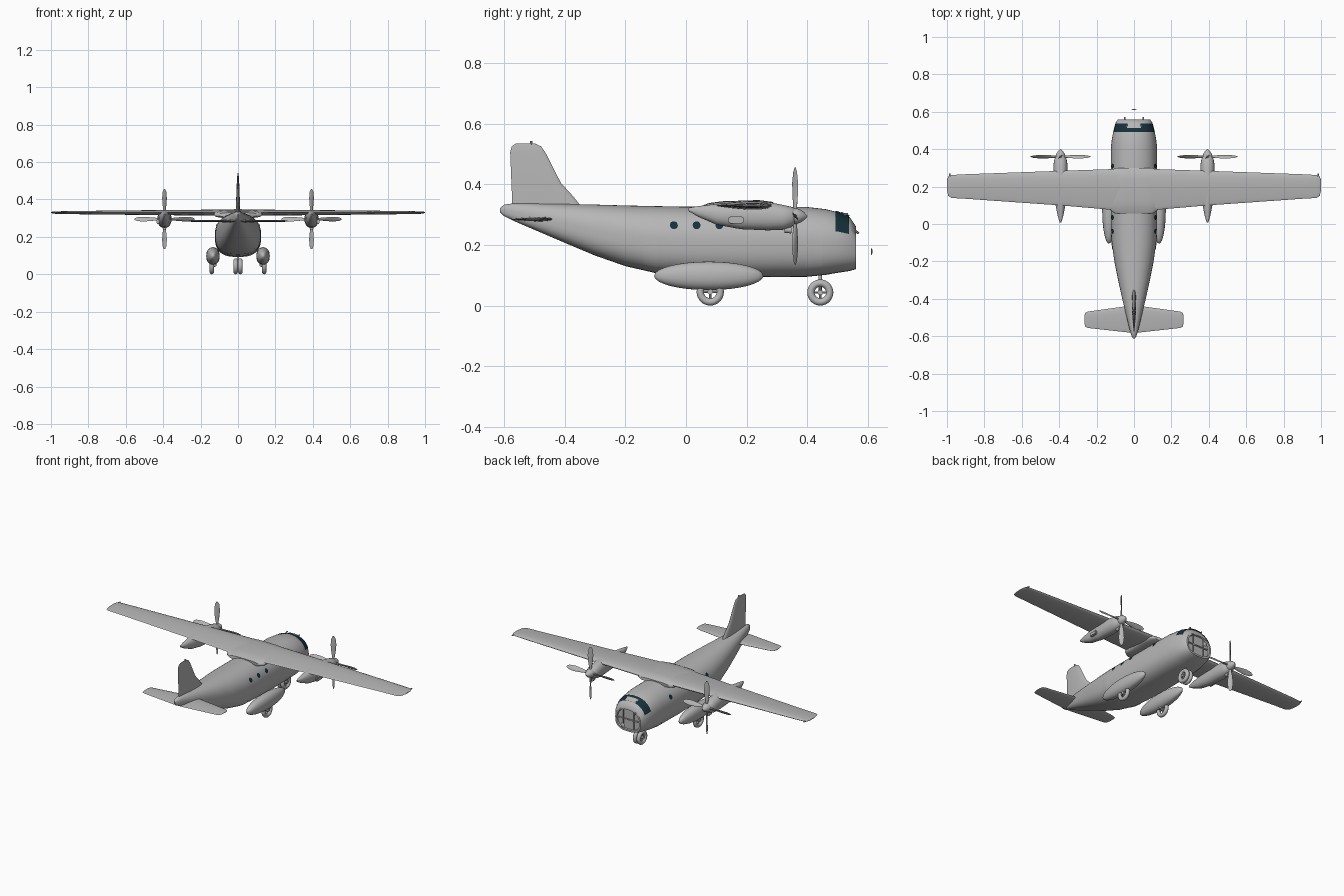
import bpy, bmesh, math
from math import sin, cos, pi
from mathutils import Matrix, Vector

cube = bpy.data.objects.get("Cube")
if cube:
    bpy.data.objects.remove(cube)


def material(name, rgb):
    m = bpy.data.materials.new(name)
    m.use_nodes = True
    m.diffuse_color = (*rgb, 1)
    m.node_tree.nodes["Principled BSDF"].inputs["Base Color"].default_value = (*rgb, 1)
    return m


GREY = material("airframe grey", (.47, .47, .47))
GLASS = material("dark glass", (.008, .03, .042))


def finish(name, bm, mat, angle=40):
    bmesh.ops.recalc_face_normals(bm, faces=bm.faces)
    mesh = bpy.data.meshes.new(name)
    bm.to_mesh(mesh)
    bm.free()
    mesh.materials.append(mat)
    ob = bpy.data.objects.new(name, mesh)
    bpy.context.collection.objects.link(ob)
    bpy.ops.object.select_all(action='DESELECT')
    ob.select_set(True)
    bpy.context.view_layer.objects.active = ob
    bpy.ops.object.shade_smooth_by_angle(angle=math.radians(angle))
    return ob


def skin(bm, rings, caps=True, closed=True):
    rows = [[bm.verts.new(p) for p in r] for r in rings]
    n = len(rows[0])
    for a, b in zip(rows, rows[1:]):
        for i in range(n if closed else n - 1):
            j = (i + 1) % n
            bm.faces.new((a[i], a[j], b[j], b[i]))
    if caps:
        bm.faces.new(rows[0])
        bm.faces.new(rows[-1])


def loft(name, rings, mat=GREY, angle=40):
    bm = bmesh.new()
    skin(bm, rings)
    return finish(name, bm, mat, angle)


def power(v, e):
    return math.copysign(abs(v) ** e, v)


def hull_point(station, a, cx=0, up=2.2, low=2.8):
    y, w, lo, hi = station
    e = 2 / (up if sin(a) > 0 else low)
    return Vector((cx + w * power(cos(a), e), y,
                   (lo + hi) / 2 + (hi - lo) / 2 * power(sin(a), e)))


def hull_ring(station, n=48, **kw):
    return [hull_point(station, 2 * pi * i / n, **kw) for i in range(n)]


def blend(stations, y):
    for p, q in zip(stations, stations[1:]):
        if p[0] <= y <= q[0]:
            t = (y - p[0]) / (q[0] - p[0])
            return [u + (v - u) * t for u, v in zip(p, q)]


def foil(lead, trail, thick, place, n=24):
    """Teardrop section; place(y, offset) gives the 3D point."""
    ring = []
    for i in range(n):
        a = 2 * pi * i / n
        y = (lead + trail) / 2 + (lead - trail) / 2 * cos(a)
        ring.append(place(y, thick / 2 * sin(a) * (.85 + .4 * cos(a))))
    return ring


def tube(name, a, b, r, n=16, r2=None):
    a, b = Vector(a), Vector(b)
    bm = bmesh.new()
    turn = (b - a).to_track_quat('Z', 'Y').to_matrix().to_4x4()
    bmesh.ops.create_cone(bm, cap_ends=True, segments=n, radius1=r,
                          radius2=r if r2 is None else r2, depth=(b - a).length,
                          matrix=Matrix.Translation((a + b) / 2) @ turn)
    return finish(name, bm, GREY)


def box(name, centre, size, bevel=.004):
    bm = bmesh.new()
    bmesh.ops.create_cube(bm, size=1, matrix=Matrix.Translation(centre) @ Matrix.Diagonal((*size, 1)))
    bmesh.ops.bevel(bm, geom=bm.edges[:], offset=bevel, segments=2, affect='EDGES')
    return finish(name, bm, GREY)


# Fuselage: y, half width, bottom, top
BODY = [(-.613, .004, .308, .322), (-.6, .013, .295, .333), (-.57, .022, .28, .337),
        (-.5, .039, .25, .337), (-.4, .063, .207, .335), (-.3, .085, .165, .333),
        (-.2, .105, .13, .33), (-.1, .119, .107, .328), (0, .123, .099, .326),
        (.2, .124, .093, .326), (.4, .122, .095, .325), (.46, .117, .101, .318),
        (.5, .11, .108, .308), (.54, .099, .114, .292), (.56, .086, .12, .262)]
rings = [hull_ring(s) for s in BODY]
rings.append(hull_ring((.56, .076, .13, .252)))
rings.append(hull_ring((.55, .074, .132, .25)))
loft("fuselage", rings)

# Nose bulkhead details
box("bulkhead_beam", (0, .553, .19), (.14, .008, .008), .002)
for s in (-1, 1):
    box("bulkhead_rib", (s * .035, .553, .19), (.006, .008, .11), .002)
    tube("nose_probe", (s * .05, .545, .255), (s * .05, .57, .238), .004, 8)
    tube("brow_light", (s * .04, .52, .3), (s * .04, .535, .302), .004, 8)
loft("nose_tip", [hull_ring((y, w, .178 - w, .178 + w), 16) for y, w in ((.61, .014), (.615, .005))])


# Curved plates that follow the fuselage skin
def plate(name, y0, y1, a0, a1, mat, lift=.003, n=28):
    bm = bmesh.new()
    rows = []
    for k in range(7):
        st = blend(BODY, y0 + (y1 - y0) * k / 6)
        st = [st[0], st[1] + lift, st[2] - lift, st[3] + lift]
        rows.append([hull_point(st, a0 + (a1 - a0) * i / n) for i in range(n + 1)])
    skin(bm, rows, caps=False, closed=False)
    return finish(name, bm, mat)


def skin_angle(y, z):
    _, _, lo, hi = blend(BODY, y)
    v = (2 * z - lo - hi) / (hi - lo)
    return math.asin(power(v, (2.2 if v > 0 else 2.8) / 2))


def side_plate(name, y0, y1, z0, z1, mat, lift=.003):
    y = (y0 + y1) / 2
    a, b = skin_angle(y, z0), skin_angle(y, z1)
    for s in (-1, 1):
        lo, hi = (a, b) if s > 0 else (pi - a, pi - b)
        plate(name, y0, y1, lo, hi, mat, lift)


edge = skin_angle(.515, .24)
plate("windscreen", .493, .538, edge, pi - edge, GLASS, n=48)
plate("windscreen_hood", .512, .54, pi / 2 - .3, pi / 2 + .3, GREY, .006)
side_plate("rear_door", -.14, -.06, .13, .23, GREY, .002)
side_plate("crew_door", .395, .45, .13, .245, GREY, .002)

# Round cabin windows
for s in (-1, 1):
    for y in (-.04, .035, .11, .31):
        bm = bmesh.new()
        rim = []
        for i in range(20):
            t = 2 * pi * i / 20
            z = .265 + .013 * sin(t)
            p = hull_point(blend(BODY, y + .013 * cos(t)), skin_angle(y, z))
            rim.append(bm.verts.new((s * (p.x + .003), p.y, p.z)))
        bm.faces.new(rim)
        finish("cabin_window", bm, GLASS)

# Wing: x, leading edge, trailing edge, thickness
half = [(.13, .293, .077, .034), (.4, .284, .1, .03), (.9, .266, .135, .018),
        (.975, .262, .139, .014), (.993, .255, .15, .01), (1, .235, .18, .004)]
span = [(-x, *r) for x, *r in reversed(half)] + half
loft("wing", [foil(l, t, h, lambda y, o, x=x: (x, y, .33 + o)) for x, l, t, h in span])
loft("wing_fairing", [hull_ring(s, 32, up=3, low=3) for s in
     ((.055, .1, .305, .33), (.075, .128, .3, .338), (.12, .13, .3, .344),
      (.24, .13, .302, .348), (.285, .125, .305, .342), (.3, .1, .31, .332))])

# Tailplane and fin
half = [(.03, -.438, -.58, .016), (.245, -.468, -.556, .01),
        (.26, -.474, -.55, .007), (.265, -.49, -.53, .003)]
span = [(-x, *r) for x, *r in reversed(half)] + half
loft("tailplane", [foil(l, t, h, lambda y, o, x=x: (x, y, .285 + o)) for x, l, t, h in span])
loft("fin", [foil(l, t, h, lambda y, o, z=z: (o, y, z)) for z, l, t, h in
     ((.32, -.34, -.573, .026), (.36, -.372, -.574, .024), (.405, -.413, -.576, .021),
      (.505, -.464, -.58, .013), (.525, -.478, -.575, .009), (.535, -.5, -.56, .004))])
tube("fin_beacon", (0, -.51, .53), (0, -.51, .543), .004, 8)


# Engines, propellers, landing gear on both sides
def wheel(name, x, y, r):
    bm = bmesh.new()
    thick, n = .012, 32
    rows = []
    for i in range(n + 1):
        a = 2 * pi * i / n
        rows.append([(x + thick * cos(b), y + cos(a) * (r - thick * (1 + sin(b))),
                      .004 + r - .004 + sin(a) * (r - thick * (1 + sin(b))))
                     for b in (2 * pi * k / 12 for k in range(12))])
    skin(bm, rows, caps=False)
    bmesh.ops.remove_doubles(bm, verts=bm.verts, dist=1e-5)
    finish(name, bm, GREY, 60)
    tube(name + "_hub", (x - .011, y, r), (x + .011, y, r), .009)
    for k in range(4):
        a = k * pi / 2
        tube(name + "_spoke", (x, y, r), (x, y + cos(a) * r * .55, r + sin(a) * r * .55), .004, 8)


BLADE = [(.01, .006, .006), (.03, .007, .005), (.07, .013, .003),
         (.11, .016, .002), (.145, .012, .0015), (.16, .004, .001)]
for s in (-1, 1):
    cx = s * .393
    loft("nacelle", [hull_ring(st, 32, cx=cx, up=2.2, low=2.2) for st in
         ((.008, .004, .312, .322), (.04, .014, .293, .328), (.1, .026, .267, .335),
          (.18, .034, .252, .342), (.27, .038, .248, .342), (.32, .037, .25, .332),
          (.35, .032, .26, .325), (.358, .024, .27, .32))])
    loft("spinner", [hull_ring((y, r, .295 - r, .295 + r), 24, cx=cx, up=2, low=2) for y, r in
         ((.35, .026), (.365, .026), (.38, .02), (.392, .011), (.4, .002))])
    box("exhaust", (cx + s * .036, .165, .282), (.016, .048, .024))
    tube("oil_intake", (cx, .325, .25), (cx, .348, .248), .01)
    bm = bmesh.new()
    for k in range(4):
        spin = Matrix.Translation((cx, .36, .295)) @ Matrix.Rotation(k * pi / 2, 4, 'Y')
        skin(bm, [[spin @ Matrix.Rotation(.5 + (.16 - z) * 3, 4, 'Z') @
                   Vector((w * cos(a), t * sin(a), z))
                   for a in (2 * pi * i / 12 for i in range(12))] for z, w, t in BLADE])
    finish("propeller", bm, GREY)
    # Sponson: ellipsoid pod on the lower side
    pod = []
    for k in range(17):
        u = cos(pi * (k + .15) / 16.3)
        g = (1 - u * u) ** .5
        pod.append(hull_ring((.075 - .18 * u, .036 * g, .098 - .047 * g, .098 + .047 * g),
                             28, cx=s * .134, up=2.2, low=2.2))
    loft("sponson", pod)
    wheel("main_wheel", s * .14, .08, .045)
    tube("main_strut", (s * .122, .08, .045), (s * .122, .08, .09), .007)
    tube("main_axle", (s * .12, .08, .045), (s * .142, .08, .045), .005)
    tube("wingtip_light", (s * .985, .255, .33), (s * .985, .272, .33), .005, 8, .002)
    wheel("nose_wheel", s * .0125, .443, .043)
tube("nose_strut", (0, .443, .04), (0, .443, .11), .006)
